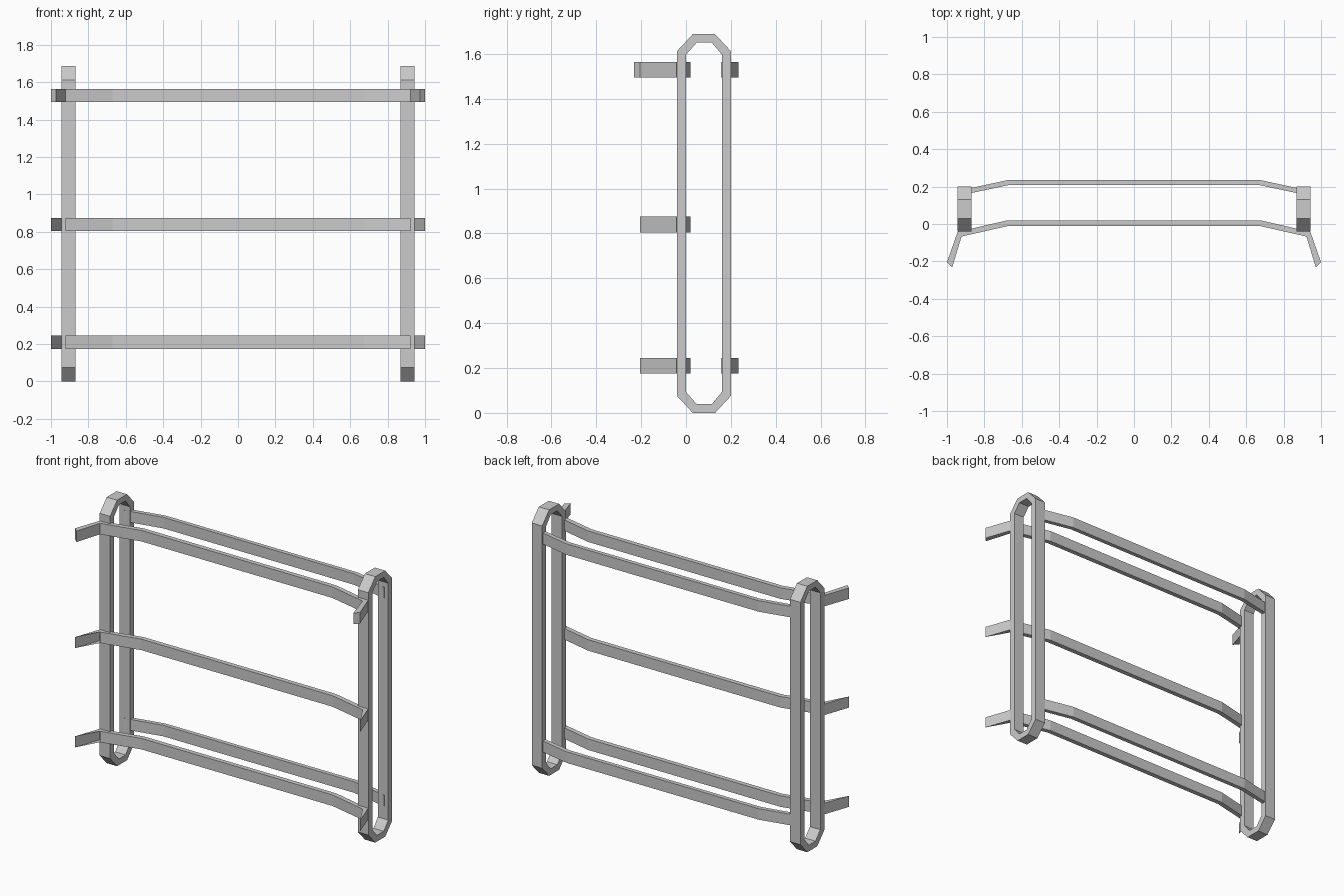
import bpy

if "Cube" in bpy.data.objects:
    bpy.data.objects.remove(bpy.data.objects["Cube"])


def make_object(name, verts, faces):
    mesh = bpy.data.meshes.new(name)
    mesh.from_pydata(verts, [], faces)
    mesh.update()
    obj = bpy.data.objects.new(name, mesh)
    bpy.context.collection.objects.link(obj)
    return obj


def side_loop(name, x0, x1):
    """Closed elongated octagonal frame, extruded along x."""
    outer = [(-.04, .078), (.03, .003), (.13, .003), (.2, .078),
             (.2, 1.61), (.13, 1.685), (.03, 1.685), (-.04, 1.61)]
    inner = [(0, .096), (.048, .042), (.115, .042), (.16, .096),
             (.16, 1.594), (.115, 1.648), (.048, 1.648), (0, 1.594)]
    verts = [(x, y, z - .003 * (1 - z / .8425)) for x in (x0, x1)
             for ring in (outer, inner) for y, z in ring]
    faces = []
    for i in range(8):
        j = (i + 1) % 8
        faces += [(i, i + 8, j + 8, j), (i + 16, j + 16, j + 24, i + 24),
                  (i, j, j + 16, i + 16), (i + 8, i + 24, j + 24, j + 8)]
    return make_object(name, verts, faces)


def bar(name, back, front, z, open_tips=False, h=.035):
    """Flat bar following mirrored back and front edge lines seen from above."""
    b = [(-x, y) for x, y in reversed(back)] + back
    f = [(-x, y) for x, y in reversed(front)] + front
    n = len(b)
    verts = [(x, y, zz) for line in (b, f) for zz in (z - h, z + h) for x, y in line]
    B0, B1, F0, F1 = 0, n, 2 * n, 3 * n
    faces = []
    for i in range(n - 1):
        j = i + 1
        faces.append((B0 + j, B0 + i, B1 + i, B1 + j))
        if open_tips and i in (0, n - 2):
            # hollow tapered hook: no inner wall, triangular top and bottom
            tip, root = (i, j) if i == 0 else (j, i)
            faces += [(B1 + tip, F1 + root, B1 + root),
                      (B0 + tip, B0 + root, F0 + root)]
            if i:
                faces[-2:] = [t[::-1] for t in faces[-2:]]
        else:
            faces += [(F0 + i, F0 + j, F1 + j, F1 + i),
                      (B1 + i, F1 + i, F1 + j, B1 + j),
                      (B0 + i, B0 + j, F0 + j, F0 + i)]
    if not open_tips:
        e = n - 1
        faces += [(B0, F0, F1, B1), (B0 + e, B1 + e, F1 + e, F0 + e)]
    obj = make_object(name, verts, faces)
    if open_tips:
        # remove the unused tip corners
        import bmesh
        bm = bmesh.new()
        bm.from_mesh(obj.data)
        bmesh.ops.delete(bm, geom=[v for v in bm.verts if not v.link_faces],
                         context='VERTS')
        bm.to_mesh(obj.data)
        bm.free()
    return obj


# Side loops
side_loop("side_loop_right", .87, .943)
side_loop("side_loop_left", -.943, -.87)

# Front bars with swept-forward hooks at both ends
front_back = [(.675, .02), (.943, -.042), (1.0, -.205)]
front_front = [(.67, -.01), (.922, -.067), (.972, -.232)]
bar("front_bar_bottom", front_back, front_front, .21, True)
bar("front_bar_middle", front_back, front_front, .84, True)
bar("front_bar_top", front_back, front_front, 1.53)

# Rear bars ending inside the loops
rear_back = [(.675, .235), (.92, .182)]
rear_front = [(.67, .208), (.915, .156)]
bar("rear_bar_bottom", rear_back, rear_front, .21)
bar("rear_bar_top", rear_back, rear_front, 1.53)
